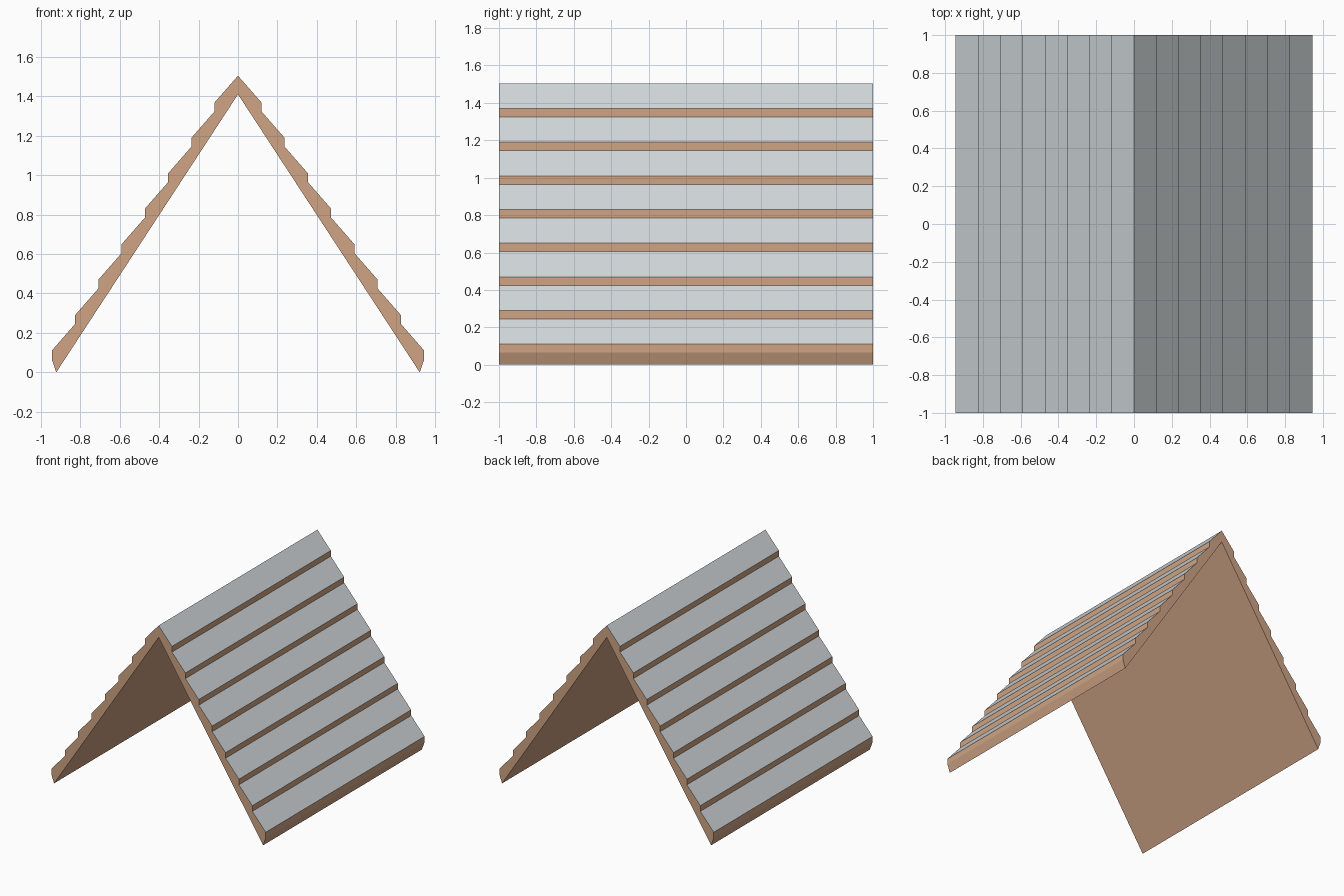
import bpy, bmesh

if "Cube" in bpy.data.objects:
    bpy.data.objects.remove(bpy.data.objects["Cube"])

STEPS = 8                     # shingle courses per side
RUN, RISE = 0.1181, 0.18      # spacing of the courses
LIP = 0.045                   # height of each step
RIDGE, INNER_RIDGE = 1.505, 1.41


def material(name, color):
    mat = bpy.data.materials.new(name)
    mat.diffuse_color = color
    mat.use_nodes = True
    mat.node_tree.nodes["Principled BSDF"].inputs["Base Color"].default_value = mat.diffuse_color
    return mat


# Right half of the stepped profile, from the ridge down to the eave
right = []
for i in range(1, STEPS + 1):
    x, z = i * RUN, 1.55 - i * RISE
    right += [(x, z), (x, z - LIP)]
right[0:0] = [(0, RIDGE)]
right[1] = (RUN, 1.37)
right.append((0.922, 0))

# Full outline: down the right, under the inner ridge, up the left
left = [(-x, z) for x, z in reversed(right[1:])]
outline = right + [(0, INNER_RIDGE)] + left

# Extrude the outline along y
bm = bmesh.new()
front = bm.faces.new([bm.verts.new((x, -1, z)) for x, z in outline])
new = bmesh.ops.extrude_face_region(bm, geom=[front], use_keep_orig=True)["geom"]
bmesh.ops.translate(bm, vec=(0, 2, 0),
                    verts=[g for g in new if isinstance(g, bmesh.types.BMVert)])
bmesh.ops.recalc_face_normals(bm, faces=bm.faces)

# Upward-facing shingle slopes are grey, everything else is wood
for f in bm.faces:
    f.material_index = 1 if f.normal.z > 0.3 else 0

mesh = bpy.data.meshes.new("shingled_roof")
bm.to_mesh(mesh)
bm.free()
mesh.materials.append(material("wood", (0.62, 0.37, 0.23, 1)))
mesh.materials.append(material("slate_grey", (0.64, 0.68, 0.70, 1)))
roof = bpy.data.objects.new("shingled_roof", mesh)
bpy.context.collection.objects.link(roof)
